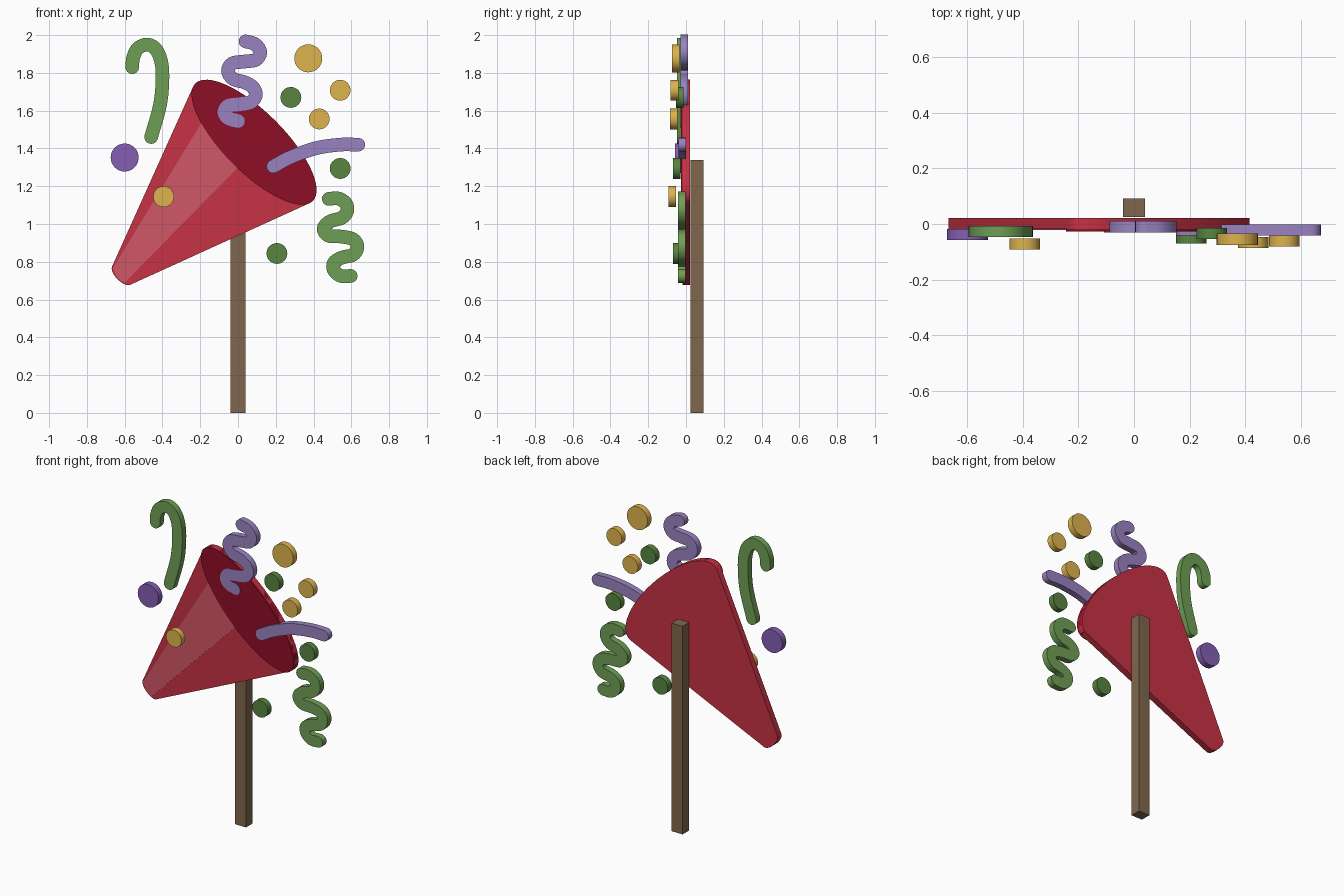
import bpy, bmesh, math
from mathutils import Vector
from mathutils.geometry import convex_hull_2d

if "Cube" in bpy.data.objects:
    bpy.data.objects.remove(bpy.data.objects["Cube"])


def material(name, hex_code):
    rgb = [int(hex_code[i:i + 2], 16) / 255 for i in (0, 2, 4)]
    mat = bpy.data.materials.new(name)
    mat.diffuse_color = [((c + 0.055) / 1.055) ** 2.4 for c in rgb] + [1]
    mat.use_nodes = True
    mat.node_tree.nodes["Principled BSDF"].inputs["Base Color"].default_value = mat.diffuse_color
    return mat


RED = material("red", "C73244")
PINK = material("pink", "D05767")
DARK_RED = material("dark_red", "8F0E26")
GREEN = material("green", "6F9F55")
DARK_GREEN = material("dark_green", "588540")
LILAC = material("lilac", "9A82C0")
PURPLE = material("purple", "855FB3")
YELLOW = material("yellow", "DEB34E")
BROWN = material("brown", "80674C")


def plate(name, outline, y_front, mat, depth=0.04):
    """Flat outline in x/z, extruded backwards from y_front."""
    bm = bmesh.new()
    face = bm.faces.new([bm.verts.new((p[0], y_front, p[1])) for p in outline])
    new = bmesh.ops.extrude_face_region(bm, geom=[face])["geom"]
    verts = [v for v in new if isinstance(v, bmesh.types.BMVert)]
    bmesh.ops.translate(bm, verts=verts, vec=(0, depth, 0))
    bmesh.ops.recalc_face_normals(bm, faces=bm.faces[:])
    mesh = bpy.data.meshes.new(name)
    bm.to_mesh(mesh)
    bm.free()
    mesh.materials.append(mat)
    obj = bpy.data.objects.new(name, mesh)
    bpy.context.collection.objects.link(obj)
    bpy.context.view_layer.objects.active = obj
    bpy.ops.object.select_all(action='DESELECT')
    obj.select_set(True)
    bpy.ops.object.shade_smooth_by_angle(angle=math.radians(30))
    return obj


def ellipse(cx, cz, a, b, tilt=0.0, n=64):
    c, s = math.cos(tilt), math.sin(tilt)
    pts = []
    for i in range(n):
        t = math.tau * i / n
        u, v = a * math.cos(t), b * math.sin(t)
        pts.append(Vector((cx + u * c - v * s, cz + u * s + v * c)))
    return pts


def smooth_path(points, steps=6):
    """Catmull-Rom samples through the points."""
    p = [Vector(q) for q in points]
    p = [2 * p[0] - p[1]] + p + [2 * p[-1] - p[-2]]
    out = []
    for a, b, c, d in zip(p, p[1:], p[2:], p[3:]):
        for k in range(steps):
            t = k / steps
            out.append(0.5 * (2 * b + (c - a) * t + (2 * a - 5 * b + 4 * c - d) * t * t
                              + (3 * b - a - 3 * c + d) * t ** 3))
    return out + [p[-2]]


def streamer(name, points, y_front, mat, r=0.036):
    """Ribbon of constant width with round ends."""
    path = smooth_path(points)
    left, right = [], []
    for i, q in enumerate(path):
        d = (path[min(i + 1, len(path) - 1)] - path[max(i - 1, 0)]).normalized()
        n = Vector((-d.y, d.x)) * r
        left.append(q + n)
        right.append(q - n)

    def cap(center, start):
        out = []
        for k in range(1, 8):
            a = -math.pi * k / 8
            v = start - center
            out.append(center + Vector((v.x * math.cos(a) - v.y * math.sin(a),
                                        v.x * math.sin(a) + v.y * math.cos(a))))
        return out

    outline = left + cap(path[-1], left[-1]) + right[::-1] + cap(path[0], right[0])
    plate(name, outline, y_front, mat)


# Post
plate("post", [(-0.04, 0), (0.04, 0), (0.04, 1.34), (-0.04, 1.34)], 0.025, BROWN, 0.067)

# Cone body, mouth and highlight
tilt = -math.pi / 4
mouth = ellipse(0.085, 1.433, 0.44, 0.16, tilt)
tip = ellipse(-0.615, 0.73, 0.069, 0.032, tilt, 32)
both = mouth + tip
plate("cone_body", [both[i] for i in convex_hull_2d(both)], -0.018, RED)
plate("cone_mouth", mouth, -0.027, DARK_RED)
plate("cone_highlight", [(-0.185, 1.55), (-0.11, 1.43), (0.02, 1.32), (-0.60, 0.69),
                         (-0.635, 0.71), (-0.663, 0.765)], -0.021, PINK, 0.02)

# Streamers
streamer("hook_streamer", [(-0.56, 1.83), (-0.555, 1.88), (-0.53, 1.93), (-0.48, 1.95),
                           (-0.435, 1.925), (-0.407, 1.86), (-0.40, 1.765),
                           (-0.413, 1.63), (-0.46, 1.46)], -0.047, GREEN)
streamer("top_curly_streamer", [(0.04, 1.967), (0.09, 1.952), (0.118, 1.91), (0.095, 1.87),
                                (0.035, 1.86), (-0.03, 1.85), (-0.053, 1.81), (-0.026, 1.768),
                                (0.035, 1.75), (0.08, 1.723), (0.094, 1.68), (0.065, 1.645),
                                (0.0, 1.633), (-0.053, 1.625), (-0.072, 1.59),
                                (-0.05, 1.56), (0.0, 1.545)], -0.03, LILAC)
streamer("side_streamer", [(0.187, 1.305), (0.275, 1.352), (0.407, 1.40), (0.54, 1.42),
                           (0.637, 1.42)], -0.041, LILAC)
streamer("side_curly_streamer", [(0.48, 1.133), (0.53, 1.135), (0.57, 1.11), (0.578, 1.07),
                                 (0.55, 1.033), (0.486, 1.013), (0.453, 0.975), (0.48, 0.938),
                                 (0.55, 0.933), (0.61, 0.918), (0.632, 0.88), (0.61, 0.838),
                                 (0.55, 0.822), (0.508, 0.795), (0.508, 0.755),
                                 (0.545, 0.725), (0.597, 0.725)], -0.042, GREEN)

# Confetti discs: x, z, radius, front y
for i, (x, z, r, y, mat) in enumerate([
        (-0.60, 1.352, 0.074, -0.058, PURPLE),
        (-0.394, 1.145, 0.055, -0.092, YELLOW),
        (0.372, 1.877, 0.074, -0.075, YELLOW),
        (0.541, 1.708, 0.055, -0.081, YELLOW),
        (0.43, 1.556, 0.055, -0.086, YELLOW),
        (0.28, 1.67, 0.055, -0.054, DARK_GREEN),
        (0.541, 1.294, 0.055, -0.07, DARK_GREEN),
        (0.206, 0.844, 0.055, -0.07, DARK_GREEN)]):
    plate(f"confetti_{i + 1}", ellipse(x, z, r, r, n=32), y, mat)
